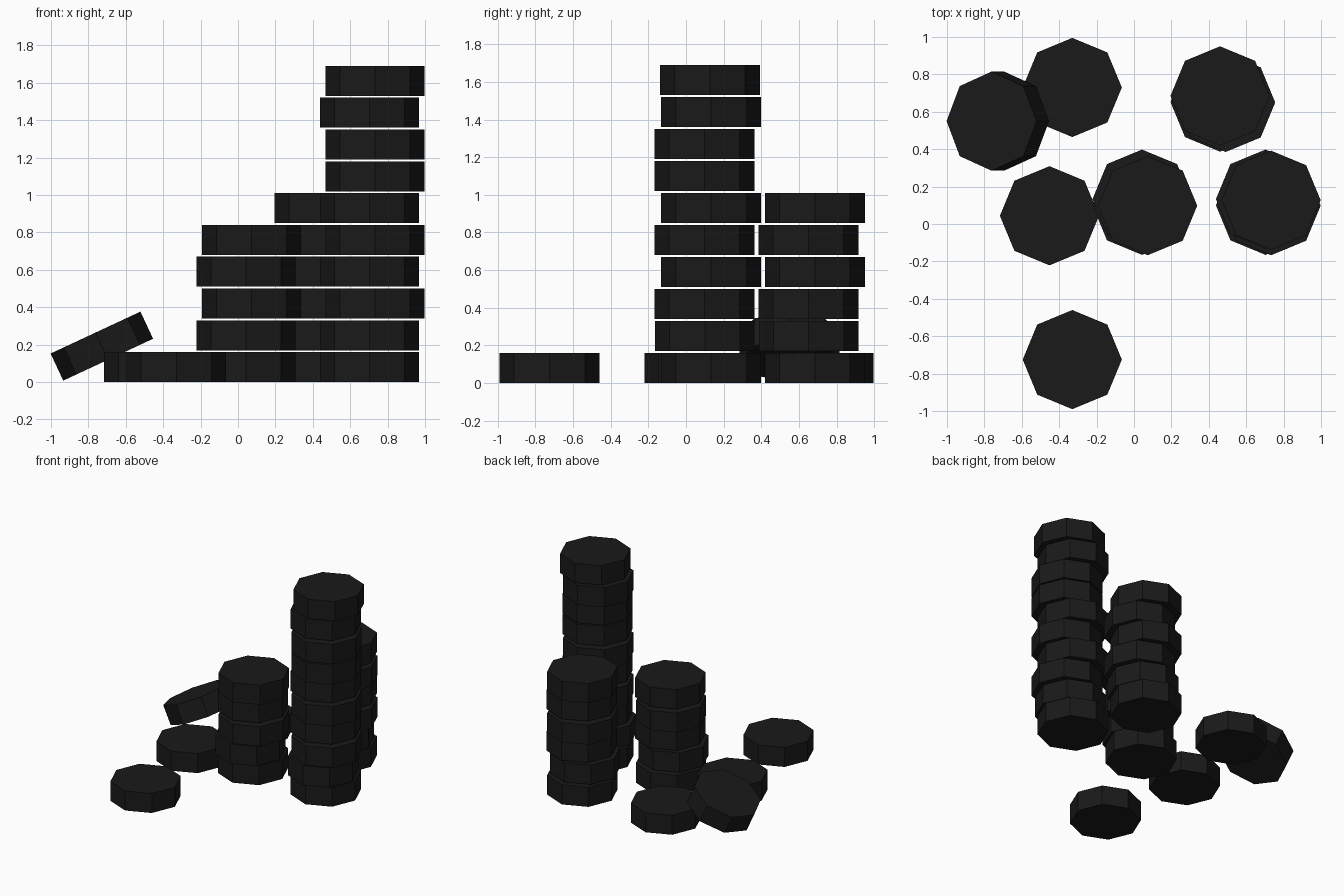
import bpy
from math import radians

if "Cube" in bpy.data.objects:
    bpy.data.objects.remove(bpy.data.objects["Cube"])

R, H, STEP = 0.265, 0.16, 0.17

black = bpy.data.materials.new("black")
black.diffuse_color = (0.01, 0.01, 0.01, 1)
black.use_nodes = True
black.node_tree.nodes["Principled BSDF"].inputs["Base Color"].default_value = black.diffuse_color


def disc(name, x, y, z, tilt=0):
    """Octagonal disc with a corner pointing along each axis; z is its centre."""
    bpy.ops.mesh.primitive_cylinder_add(
        vertices=8, radius=R, depth=H, location=(x, y, z),
        rotation=(0, radians(tilt), 0))
    ob = bpy.context.object
    ob.name = name
    ob.data.materials.append(black)


# Small sideways shifts that make the stacks uneven
SHIFT = {"A": (0, 0), "B": (0.03, -0.035), "C": (0, -0.033), "D": (0.03, -0.006)}


def stack(name, x, y, pattern):
    for i, key in enumerate(pattern):
        dx, dy = SHIFT[key]
        disc(f"{name}_disc_{i + 1}", x + dx, y + dy, H / 2 + i * STEP)


# Three stacks
stack("tall_stack", 0.703, 0.133, "ACBABABBAD")
stack("back_stack", 0.46, 0.685, "ACBABA")
stack("middle_stack", 0.043, 0.133, "ACBAB")

# Loose discs lying flat
for i, (x, y) in enumerate([(-0.33, 0.73), (-0.452, 0.044), (-0.33, -0.725)]):
    disc(f"loose_disc_{i + 1}", x, y, H / 2)

# Disc leaning on a loose one
disc("leaning_disc", -0.728, 0.55, 0.192, tilt=-25)
